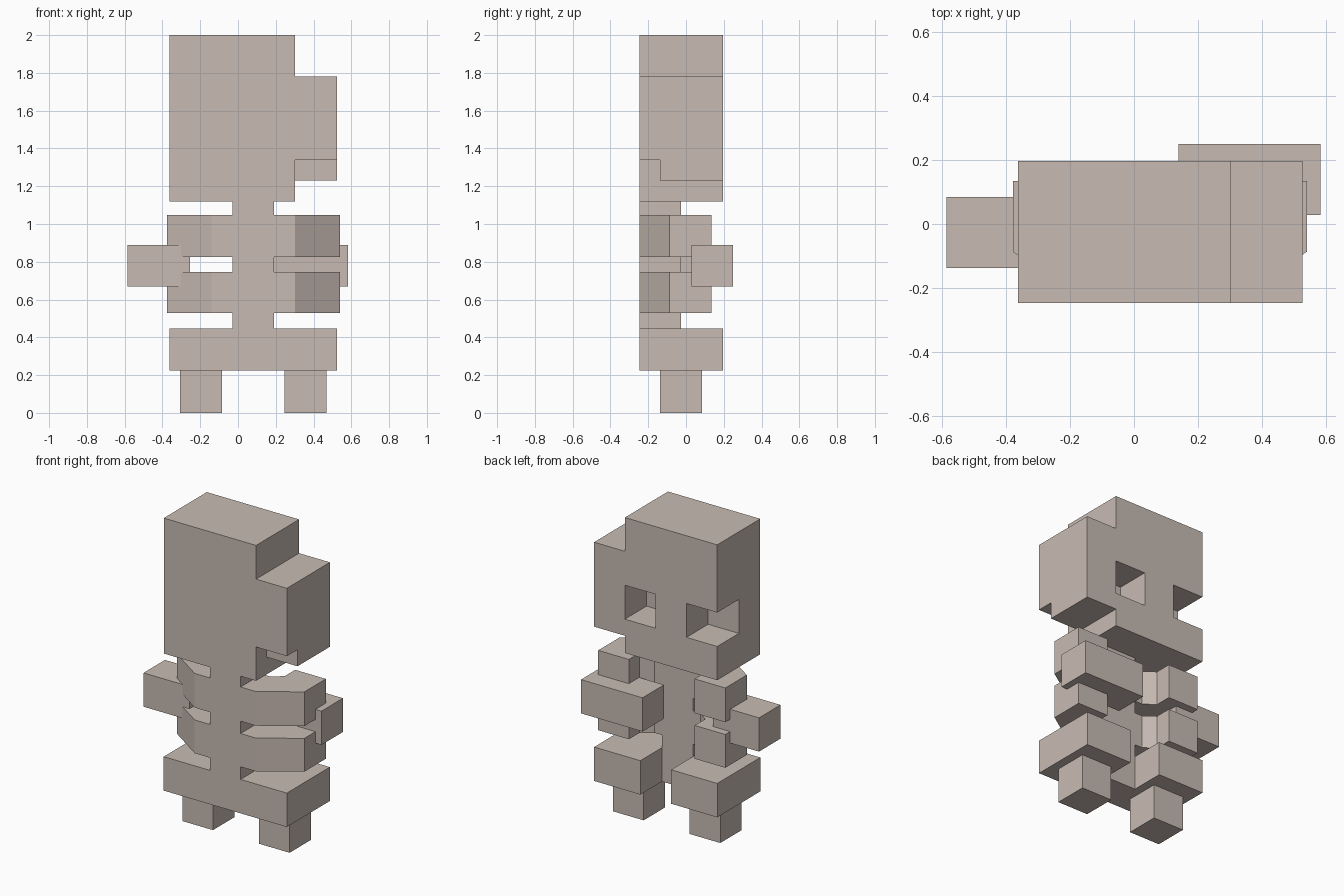
import bpy
import bmesh

if "Cube" in bpy.data.objects:
    bpy.data.objects.remove(bpy.data.objects["Cube"])

# One flat bone colour
bone = bpy.data.materials.new("bone_taupe")
bone.diffuse_color = (0.58, 0.50, 0.45, 1.0)
bone.use_nodes = True
bone.node_tree.nodes["Principled BSDF"].inputs["Base Color"].default_value = bone.diffuse_color

U = 0.2215                      # block size
FRONT, MID, BACK = -0.247, -0.027, 0.196
SPINE_X = 0.081                 # body centre line


def prism(name, outline, axis, lo, hi):
    """Extrude a 2D outline along y (outline is x,z) or z (outline is x,y)."""
    bm = bmesh.new()
    pts = [(a, lo, b) if axis == 'y' else (a, b, lo) for a, b in outline]
    face = bm.faces.new([bm.verts.new(p) for p in pts])
    ext = bmesh.ops.extrude_face_region(bm, geom=[face])
    move = (0, hi - lo, 0) if axis == 'y' else (0, 0, hi - lo)
    verts = [v for v in ext['geom'] if isinstance(v, bmesh.types.BMVert)]
    bmesh.ops.translate(bm, verts=verts, vec=move)
    bmesh.ops.recalc_face_normals(bm, faces=bm.faces)
    mesh = bpy.data.meshes.new(name)
    bm.to_mesh(mesh)
    bm.free()
    mesh.materials.append(bone)
    obj = bpy.data.objects.new(name, mesh)
    bpy.context.collection.objects.link(obj)
    return obj


def box(name, x0, x1, y0, y1, z0, z1):
    return prism(name, [(x0, y0), (x1, y0), (x1, y1), (x0, y1)], 'z', z0, z1)


def cut(obj, *bounds):
    """Carve a box-shaped pocket out of an object."""
    cutter = box("cutter", *bounds)
    cutter.hide_render = True
    mod = obj.modifiers.new("cut", 'BOOLEAN')
    mod.operation, mod.solver, mod.object = 'DIFFERENCE', 'EXACT', cutter
    bpy.context.view_layer.objects.active = obj
    bpy.ops.object.modifier_apply(modifier=mod.name)
    bpy.data.objects.remove(cutter)


def mirrored(half):
    """Complete an outline given its right half as offsets from the spine."""
    return ([(SPINE_X + dx, y) for dx, y in half]
            + [(SPINE_X - dx, y) for dx, y in reversed(half)])


# Skull: stepped slab with two eye sockets and a notch under the cheek
L, S, R = -0.362, 0.303, 0.525
skull = prism("skull", [(L, 1.118), (S, 1.118), (S, 1.23), (R, 1.23),
                        (R, 1.78), (S, 1.78), (S, 2.0), (L, 2.0)],
              'y', FRONT, BACK)
EYE_LO, EYE_HI = 1.338, 1.559
cut(skull, S - U, S, MID, BACK + 0.1, EYE_LO, EYE_HI)
cut(skull, L - 0.1, L + U, MID, BACK + 0.1, EYE_LO, EYE_HI)
cut(skull, S, R + 0.1, FRONT - 0.1, -0.137, 1.1, EYE_LO)

# Spine segments between pelvis, ribs and skull
for i, (z0, z1) in enumerate([(0.446, 0.528), (0.745, 0.825), (1.048, 1.118)]):
    box(f"spine_{i + 1}", SPINE_X - U / 2, SPINE_X + U / 2, FRONT, MID, z0, z1)

# Rib arches bending toward the face side
rib = mirrored([(0.22, FRONT), (0.458, -0.087), (0.458, 0.134),
                (0.237, 0.134), (0.237, 0.025), (0.165, MID)])
for name, z0, z1 in [("lower_ribs", 0.528, 0.745), ("upper_ribs", 0.825, 1.048)]:
    prism(name, rib, 'z', z0, z1)

# Pelvis with a slot between the hips
pelvis = mirrored([(0.4435, FRONT), (0.4435, BACK), (U / 2, BACK), (U / 2, MID)])
prism("pelvis", pelvis, 'z', 0.225, 0.446)

# Legs
for name, x in [("left_leg", -0.195), ("right_leg", 0.357)]:
    box(name, x - U / 2, x + U / 2, -0.137, 0.084, 0.0, 0.225)

# Arms
box("left_arm", -0.585, -0.254, -0.137, 0.084, 0.67, 0.89)
box("right_arm", 0.139, 0.582, 0.028, 0.249, 0.67, 0.89)
